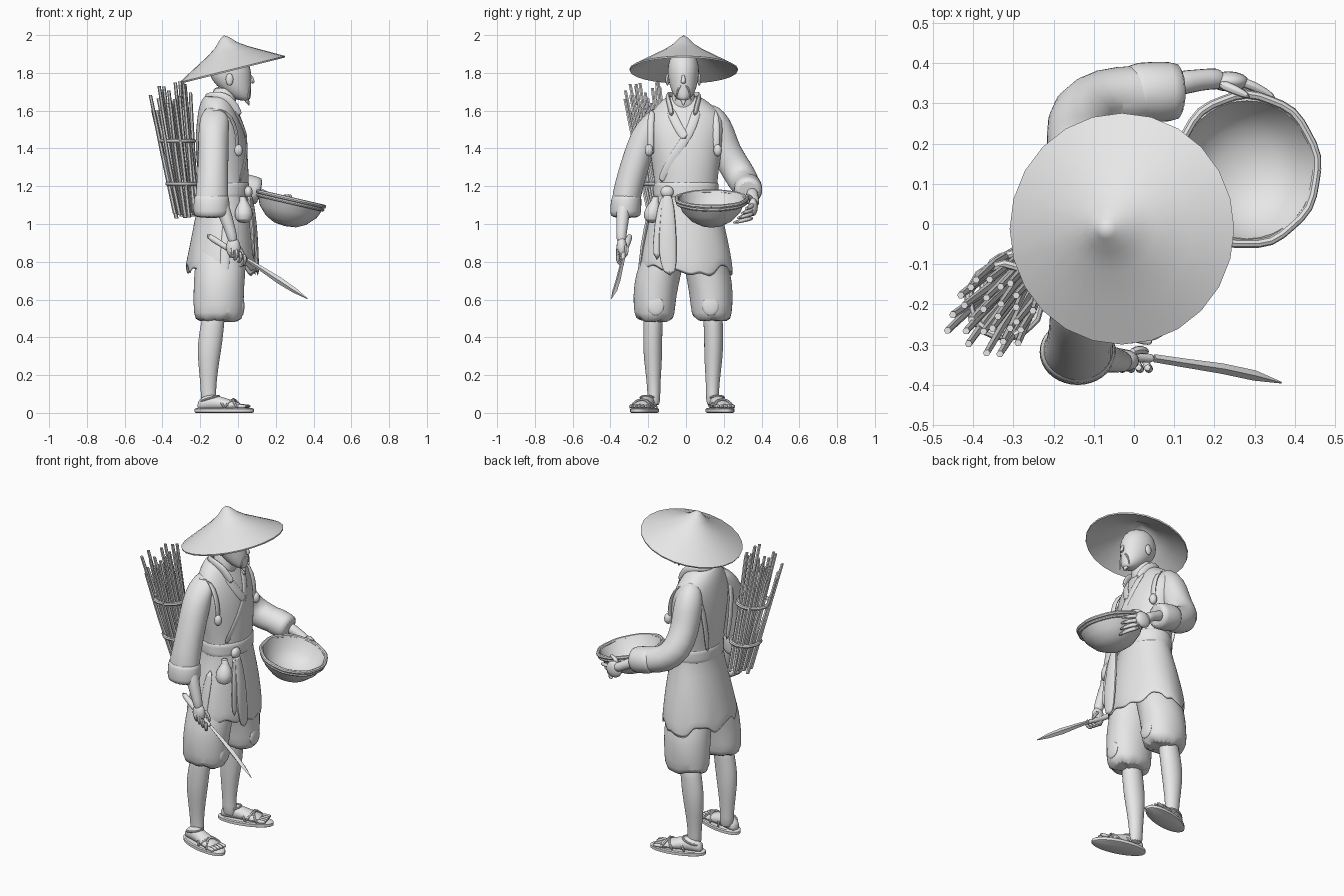
import bpy, bmesh, math, random
from mathutils import Vector, Matrix

random.seed(4)
GREY = bpy.data.materials.new("plain grey")
GREY.diffuse_color = (0.8, 0.8, 0.8, 1)
X, Y, Z = Vector((1, 0, 0)), Vector((0, 1, 0)), Vector((0, 0, 1))


def finish(name, bm, sub=0, thick=0):
    bmesh.ops.recalc_face_normals(bm, faces=bm.faces)
    me = bpy.data.meshes.new(name)
    bm.to_mesh(me)
    bm.free()
    me.materials.append(GREY)
    ob = bpy.data.objects.new(name, me)
    bpy.context.collection.objects.link(ob)
    if thick:
        m = ob.modifiers.new("thickness", "SOLIDIFY")
        m.thickness, m.offset = thick, -1
    if sub:
        m = ob.modifiers.new("smooth", "SUBSURF")
        m.levels = m.render_levels = sub
    return ob


def loft(name, pts, n=12, axes=None, ref=Z, caps=True, sub=1, thick=0, rag=0, fold=0):
    """Skin of elliptical sections (x, y, z, ra, rb); axes fixes the section plane."""
    bm, rings = bmesh.new(), []
    pos = [Vector(p[:3]) for p in pts]
    for i, p in enumerate(pts):
        if axes:
            u, v = axes
        else:
            t = (pos[min(i + 1, len(pos) - 1)] - pos[max(i - 1, 0)]).normalized()
            u = (ref - t * ref.dot(t)).normalized()
            v = t.cross(u)
        ring = []
        for k in range(n):
            a = 2 * math.pi * k / n
            w = 1 + fold * math.sin(5 * a + i * 2)
            co = pos[i] + (u * math.cos(a) * p[3] + v * math.sin(a) * p[-1]) * w
            if rag and i == 0:
                co.z += random.uniform(-rag, rag)
            ring.append(bm.verts.new(co))
        rings.append(ring)
    for a, b in zip(rings, rings[1:]):
        for k in range(n):
            bm.faces.new((a[k], a[(k + 1) % n], b[(k + 1) % n], b[k]))
    if caps:
        bm.faces.new(rings[0])
        bm.faces.new(rings[-1])
    return finish(name, bm, sub, thick)


def lathe(name, profile, n, matrix, sub=0):
    bm = bmesh.new()
    vs = [bm.verts.new((r, 0, z)) for r, z in profile]
    es = [bm.edges.new(e) for e in zip(vs, vs[1:])]
    bmesh.ops.spin(bm, geom=vs + es, axis=Z, cent=(0, 0, 0), angle=2 * math.pi, steps=n)
    bmesh.ops.remove_doubles(bm, verts=bm.verts, dist=1e-4)
    bm.transform(matrix)
    return finish(name, bm, sub)


def ball(name, c, r):
    bm = bmesh.new()
    bmesh.ops.create_uvsphere(bm, u_segments=16, v_segments=10, radius=1)
    bm.transform(Matrix.Translation(c) @ Matrix.Diagonal((*r, 1)))
    return finish(name, bm)


def hoop(name, c, u, v, ra, rb, r, n=28, wob=0.0):
    """Closed ring around an ellipse."""
    pts = []
    for k in range(n + 1):
        a = 2 * math.pi * k / n
        w = 1 + wob * math.sin(9 * a)
        pts.append((*(Vector(c) + u * math.cos(a) * ra * w + v * math.sin(a) * rb * w), r))
    return loft(name, pts, 8, ref=u.cross(v), sub=0)


# Straw hat, tilted up at the front
tilt = Matrix.Translation((-.03, -.012, 1.82)) @ Matrix.Rotation(math.radians(-14), 4, 'Y')
lathe("straw_hat", [(0, .184), (.025, .168), (.06, .132), (.11, .098), (.19, .054), (.288, 0),
                    (.286, -.008), (.19, .04), (.11, .083), (.05, .125), (0, .15)], 24, tilt)

# Head, neck and face
hy = -.014
loft("head", [(.035, hy, 1.652, .025, .022), (.015, hy, 1.67, .055, .045), (-.01, hy, 1.71, .08, .068),
              (-.035, hy, 1.76, .108, .08), (-.042, hy, 1.81, .115, .086), (-.045, hy, 1.87, .1, .08),
              (-.05, hy, 1.92, .05, .04)], 16, (X, Y))
loft("neck", [(-.09, hy, 1.56, .075, .085), (-.08, hy, 1.64, .068, .064), (-.068, hy, 1.74, .07, .062)], 14, (X, Y))
loft("nose", [(.062, hy, 1.795, .01, .01), (.078, hy, 1.76, .012, .012), (.076, hy, 1.742, .012, .016)], 8, (X, Y))
loft("beard", [(.035, hy, 1.675, .02, .025), (.048, hy, 1.65, .014, .015), (.06, hy, 1.625, .003, .003)], 8, (X, Y))
for s in (-1, 1):
    ball("ear", (-.045, hy + s * .084, 1.765), (.02, .01, .032))
    loft("moustache", [(.066, hy + s * .008, 1.735, .007), (.06, hy + s * .032, 1.715, .007),
                       (.055, hy + s * .042, 1.645, .003)], 6)

# Ragged tunic
torso = [(-.092, 0, .75, .19, .25), (-.087, 0, .86, .175, .235), (-.08, 0, 1.0, .153, .205),
         (-.075, 0, 1.14, .128, .165), (-.075, 0, 1.22, .13, .165), (-.082, 0, 1.32, .138, .18),
         (-.09, 0, 1.45, .135, .2), (-.1, 0, 1.54, .12, .205), (-.108, 0, 1.6, .102, .175),
         (-.113, -.01, 1.645, .085, .13), (-.113, hy, 1.68, .065, .08)]
loft("tunic", torso, 44, (X, Y), caps=False, thick=.012, rag=.04, fold=.014)


def front(y, z, off=.002):
    """Point on the front of the tunic."""
    for a, b in zip(torso, torso[1:]):
        if a[2] <= z <= b[2]:
            f = (z - a[2]) / (b[2] - a[2])
            cx, rx, ry = (a[i] + (b[i] - a[i]) * f for i in (0, 3, 4))
            return cx + off + rx * math.sqrt(max(0, 1 - (y / ry) ** 2))


# Crossed collar, rising behind the neck
for name, path in (("collar_over", [(.06, 1.61), (.045, 1.56), (.02, 1.48), (-.05, 1.38), (-.11, 1.28), (-.13, 1.22)]),
                   ("collar_under", [(-.085, 1.61), (-.065, 1.56), (-.035, 1.5), (.0, 1.45)])):
    loft(name, [(front(y, z), y, z, .008, .026) for y, z in path], 8, ref=X)
for s in (-1, 1):
    loft("neck_collar", [(x, hy + s * y, z, .024, .012) for x, y, z in
                         ((-.172, 0, 1.665), (-.155, .05, 1.675), (-.1, .085, 1.683), (-.05, .083, 1.665),
                          (-.015, .07, 1.62), (.01, .06, 1.57))], 8)

# Sash, knot, hanging tails and pouch
loft("sash", [(-.075, 0, z, r, r + .037) for z, r in ((1.13, .13), (1.145, .136), (1.18, .136), (1.215, .136), (1.23, .13))],
     28, (X, Y), fold=.008)
ball("sash_knot", (.055, -.1, 1.17), (.022, .035, .032))
loft("sash_tail_front", [(.06, -.1, 1.18, .015, .03), (.085, -.095, 1.0, .018, .045), (.095, -.1, .86, .014, .055),
                         (.105, -.085, .72, .01, .035)], 10, (X, Y))
loft("sash_tail_short", [(.055, -.11, 1.17, .014, .02), (.075, -.14, 1.0, .014, .035), (.085, -.155, .8, .01, .025)], 10, (X, Y))
loft("hip_rag", [(-.05, -.19, 1.08, .025, .012), (-.065, -.232, .9, .03, .012), (-.08, -.258, .63, .026, .008)], 8, (X, Y))
loft("pouch", [(.03, -.175, 1.005, .015, .015), (.03, -.178, 1.02, .045, .045), (.03, -.178, 1.06, .052, .05),
               (.03, -.17, 1.1, .036, .036), (.03, -.165, 1.125, .015, .015), (.02, -.16, 1.15, .022, .022)], 14, (X, Y))

# Trousers, legs and sandals
for s in (-1, 1):
    def row(x, d, z, ra, rb):
        return (x, -.015 + s * d, z, ra, rb)
    loft("trouser_leg", [row(-.105, .15, .485, .115, .092), row(-.103, .152, .52, .134, .108), row(-.102, .15, .62, .134, .115),
                         row(-.097, .135, .73, .136, .122), row(-.09, .1, .84, .135, .112), row(-.09, .09, 1, .11, .08)],
         24, (X, Y), rag=.025, fold=.02)
    ball("knee_tear", row(.022, .145, .565, 0, 0)[:3], (.012, .045, .05))
    loft("shin", [row(-.152, .155, .03, .045, .036), row(-.157, .155, .1, .04, .034), row(-.157, .157, .18, .046, .039),
                  row(-.155, .16, .29, .06, .05), row(-.148, .162, .37, .067, .052), row(-.137, .16, .46, .064, .052),
                  row(-.12, .155, .56, .06, .055)], 14, (X, Y))
    d = Vector((math.cos(.26), s * math.sin(.26), 0))
    e = Z.cross(d)
    c = Vector((-.073, -.02 + s * .2, 0))
    loft("sandal_sole", [(*(c + Z * z), r, q) for z, r, q in
                         ((0, .155, .058), (.004, .162, .066), (.02, .162, .066), (.025, .155, .06))], 24, (d, e), sub=0)
    loft("foot", [(*(c + d * a + Z * h), h - .012, w) for a, h, w in
                  ((-.145, .035, .02), (-.125, .048, .038), (-.07, .058, .041), (0, .047, .045), (.06, .037, .053), (.1, .03, .048))],
         12, (Z, e))
    for k in range(5):
        o = c + e * (k - 2) * .021
        loft("toe", [(*(o + d * a + Z * .035), r) for a, r in ((.07, .012), (.115, .013), (.135, .006))], 8)
    for a, t in ((.05, -1), (.05, 1), (-.02, 1)):
        loft("sandal_strap", [(*(c + d * (a - t * .04) + e * .06 + Z * .02), .008), (*(c + d * a + e * .03 + Z * .075), .008),
                              (*(c + d * a - e * .03 + Z * .075), .008), (*(c + d * (a + t * .04) - e * .06 + Z * .02), .008)], 6)
    hoop("ankle_strap", c + d * -.08 + Z * .075, (d + Z * .3).normalized(), e, .052, .04, .006, 16)

# Carrying straps over both shoulders
for s in (-1, 1):
    loft("shoulder_strap", [(x, hy + s * y, z, .01, .02) for x, y, z in
                            ((-.01, .17, 1.36), (.0, .175, 1.43), (-.015, .175, 1.53), (-.06, .165, 1.6),
                             (-.13, .16, 1.615), (-.195, .15, 1.55), (-.21, .12, 1.35), (-.2, .09, 1.2))], 8, ref=X)
    ball("strap_knot", (.003, hy + s * .182, 1.39), (.022, .022, .032))

# Right arm hanging, wide cuff, hand gripping the knife
loft("right_sleeve", [(-.14, -.32, 1.06, .09, .075), (-.14, -.318, 1.13, .09, .077), (-.135, -.298, 1.22, .083, .08),
                      (-.13, -.257, 1.36, .081, .08), (-.13, -.207, 1.49, .082, .085), (-.125, -.165, 1.565, .078, .07),
                      (-.12, -.115, 1.625, .05, .04)], 18, (X, Y), fold=.02)
loft("right_cuff", [(-.14, -.32, 1.03, .092, .08), (-.14, -.32, 1.06, .098, .084), (-.14, -.316, 1.14, .096, .082),
                    (-.14, -.312, 1.16, .088, .074)], 18, (X, Y))
loft("right_forearm", [(-.1, -.325, 1.14, .042), (-.065, -.335, 1.04, .038), (-.035, -.342, .95, .028),
                       (-.025, -.343, .9, .03)], 10, ref=X)
ball("right_palm", (-.025, -.34, .875), (.038, .028, .055))
for k in range(4):
    x, z = -.045 + k * .022, .885 - k * .014
    loft("right_finger", [(x + .01, -.355, z, .013), (x + .02, -.366, z - .03, .012), (x + .01, -.35, z - .06, .011),
                          (x, -.325, z - .055, .009)], 6, ref=X)
loft("right_thumb", [(-.01, -.32, .89, .014), (.02, -.31, .86, .013), (.035, -.32, .825, .009)], 6)

# Knife, blade slightly turned
loft("knife_handle", [(-.168, -.295, .945, .018), (-.1, -.31, .9, .018), (-.02, -.328, .85, .014), (.06, -.336, .805, .014)], 10)
loft("knife_blade", [(.05, -.334, .81, .01, .01), (.12, -.345, .766, .013, .011), (.22, -.36, .7, .018, .013),
                     (.3, -.377, .648, .014, .013), (.367, -.395, .605, .002, .002)], 4, sub=0)

# Left arm bent forward, hand supporting the bowl
loft("left_sleeve", [(-.12, .1, 1.62, .04), (-.13, .145, 1.56, .075), (-.135, .18, 1.48, .083), (-.14, .21, 1.38, .08),
                     (-.135, .275, 1.275, .085), (-.075, .312, 1.215, .08), (.02, .325, 1.195, .072), (.1, .328, 1.175, .068)],
     18, ref=X + Z, fold=.025)
loft("left_cuff", [(-.01, .325, 1.2, .068), (.0, .327, 1.198, .077), (.1, .33, 1.175, .077), (.12, .33, 1.17, .066)], 18)
loft("left_forearm", [(.08, .345, 1.175, .036), (.14, .355, 1.15, .03), (.19, .362, 1.12, .027), (.22, .36, 1.105, .03)], 10)
ball("left_palm", (.235, .355, 1.09), (.05, .025, .048))
for k in range(4):
    z = 1.105 - k * .024
    loft("left_finger", [(.25, .358, z, .014), (.3, .345 - k * .012, z - .012, .013),
                         (.355 - k * .012, .31 - k * .022, z - .028, .009)], 8)
loft("left_thumb", [(.21, .35, 1.125, .015), (.25, .335, 1.15, .013), (.29, .315, 1.148, .008)], 8)

# Bowl tipped slightly forward, with a bound rim
bowl = Matrix.Translation((.28, .135, 1.13)) @ Matrix.Rotation(math.radians(13), 4, 'Y')
lathe("bowl", [(0, -.145), (.06, -.138), (.11, -.112), (.155, -.065), (.183, 0), (.172, .004),
               (.143, -.06), (.1, -.098), (.05, -.12), (0, -.123)], 32, bowl)
bx = bowl.to_3x3() @ X
hoop("bowl_rim", (.28, .135, 1.132), bx, Y, .18, .186, .011, 36, .012)
hoop("bowl_binding", (.277, .135, 1.114), bx, Y, .176, .181, .009, 36, .008)

# Leaning bundle of sticks with two binding hoops
low, high = Vector((-.272, -.13, 1.05)), Vector((-.355, -.23, 1.7))
for k in range(28):
    a, r = k * 2.4, math.sqrt((k + .5) / 28)
    off = Vector((math.cos(a), math.sin(a), 0)) * r
    p = low + off * .068 + Z * random.uniform(-.02, .02)
    q = high + off * random.uniform(.08, .125) + Z * random.uniform(-.1, .06)
    m = p.lerp(q, .5) + Vector((random.uniform(-.006, .006), random.uniform(-.006, .006), 0))
    loft("stick", [(*p, .011), (*m, .011), (*q, .009)], 6, (X, Y), sub=0)
for name, f in (("upper_hoop", .6), ("lower_hoop", .25)):
    r = .076 + .022 * f
    hoop(name, low.lerp(high, f), X, Y, r, r, .011, 24, .02)

# Smooth shading with sharp edges kept
for ob in bpy.data.objects:
    ob.select_set(True)
    bpy.context.view_layer.objects.active = ob
bpy.ops.object.shade_smooth_by_angle(angle=math.radians(40))
